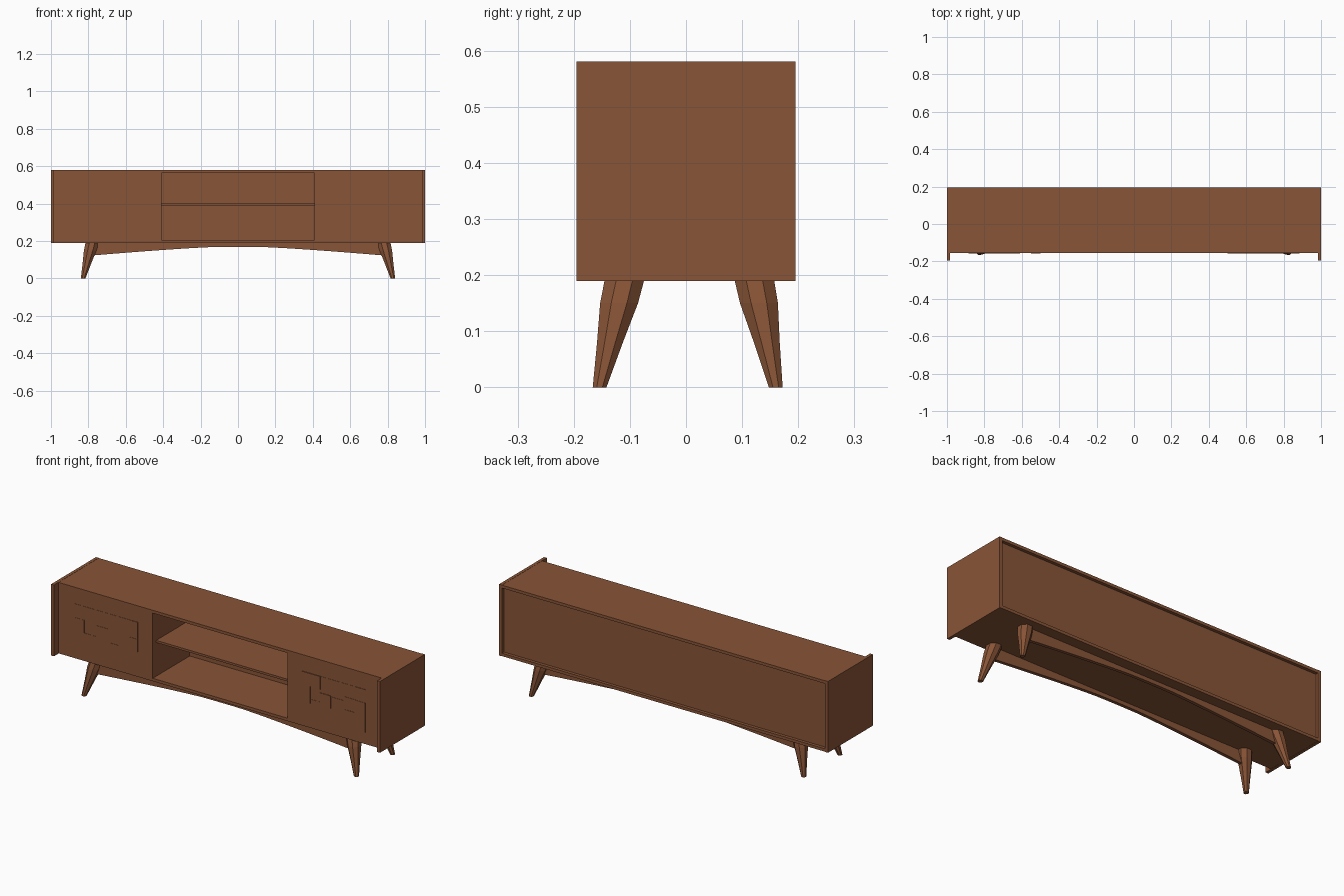
import bpy, bmesh, math, random

if "Cube" in bpy.data.objects:
    bpy.data.objects.remove(bpy.data.objects["Cube"])

wood = bpy.data.materials.new("walnut_brown")
wood.diffuse_color = (0.25, 0.09, 0.038, 1)
wood.use_nodes = True
wood.node_tree.nodes["Principled BSDF"].inputs["Base Color"].default_value = wood.diffuse_color


def finish(name, bm):
    bmesh.ops.recalc_face_normals(bm, faces=bm.faces)
    me = bpy.data.meshes.new(name)
    bm.to_mesh(me)
    bm.free()
    me.materials.append(wood)
    ob = bpy.data.objects.new(name, me)
    bpy.context.collection.objects.link(ob)
    return ob


def add_box(bm, x0, x1, y0, y1, z0, z1):
    for v in bmesh.ops.create_cube(bm, size=1)["verts"]:
        v.co = (x1 if v.co.x > 0 else x0, y1 if v.co.y > 0 else y0, z1 if v.co.z > 0 else z0)


def box(name, *ext):
    bm = bmesh.new()
    add_box(bm, *ext)
    return finish(name, bm)


# Carcass: the sides run forward past the front
FRONT, BACK, LOW, HIGH, T = -0.155, 0.195, 0.19, 0.58, 0.016
IN = 0.983
box("top_panel", -IN, IN, FRONT, BACK, HIGH - T, HIGH)
box("bottom_panel", -IN, IN, FRONT, BACK, LOW, LOW + T)
box("back_panel", -IN, IN, 0.166, 0.178, LOW + T, HIGH - T)

# Open compartment shelf
box("shelf", -0.41, 0.41, -0.125, 0.166, 0.391, 0.403)

random.seed(4)
cols = [0.50, 0.55, 0.61, 0.675, 0.755, 0.825, 0.885]
rows = [0.255, 0.335, 0.405, 0.49]
for s, side in ((-1, "left"), (1, "right")):
    box(side + "_side_panel", *sorted((s * IN, s)), -0.195, 0.195, LOW - 0.001, HIGH + 0.001)
    box(side + "_divider", *sorted((s * 0.41, s * 0.426)), FRONT, 0.166, LOW + T, HIGH - T)
    box(side + "_door", *sorted((s * 0.426, s * IN)), FRONT, FRONT + T, LOW + T, HIGH - T)

    # Shallow relief of staggered tiles on the door
    bm = bmesh.new()
    for a, b in zip(cols, cols[1:]):
        shift = random.uniform(-0.015, 0.015)
        for i in range(3):
            z0 = rows[i] + (shift if i else 0)
            z1 = rows[i + 1] + (shift if i < 2 else 0)
            x0, x1 = sorted((s * a, s * b))
            depth = random.choice((0.0012, 0.0025, 0.004))
            add_box(bm, x0, x1, FRONT - depth, FRONT + 0.002, z0, z1)
    finish(side + "_door_relief", bm)


# Tapered, splayed eight-sided legs
def leg(name, sx, y_top, y_foot):
    bm = bmesh.new()
    n = 8
    rings = []
    for z, r in ((0.192, 0.036), (0.15, 0.0345), (0.08, 0.0235), (0.0, 0.0125)):
        t = 1 - z / 0.19
        cx, cy = sx * (0.78 + 0.048 * t), y_top + (y_foot - y_top) * t
        rings.append([bm.verts.new((cx + r * math.cos(math.tau * (k + 0.5) / n) * 1.06,
                                    cy + r * math.sin(math.tau * (k + 0.5) / n) * 1.06, z))
                      for k in range(n)])
    for a, b in zip(rings, rings[1:]):
        for k in range(n):
            bm.faces.new((a[k], a[(k + 1) % n], b[(k + 1) % n], b[k]))
    bm.faces.new(rings[0])
    bm.faces.new(rings[-1])
    finish(name, bm)


for sx, side in ((-1, "left"), (1, "right")):
    leg("front_%s_leg" % side, sx, -0.11, -0.154)
    leg("back_%s_leg" % side, sx, 0.122, 0.16)


# Arched aprons between the legs
def apron(name, y0, y1):
    bm = bmesh.new()
    n = 24
    pts = [(-0.775, 0.191)]
    for i in range(n + 1):
        x = -0.775 + 1.55 * i / n
        u = max(0, (abs(x) - 0.1) / 0.675)
        pts.append((x, 0.169 - 0.046 * u ** 1.25))
    pts.append((0.775, 0.191))
    f = bm.faces.new([bm.verts.new((x, y0, z)) for x, z in pts])
    ext = bmesh.ops.extrude_face_region(bm, geom=[f])["geom"]
    for v in ext:
        if isinstance(v, bmesh.types.BMVert):
            v.co.y = y1
    finish(name, bm)


apron("front_apron", -0.13, -0.112)
apron("back_apron", 0.118, 0.136)
